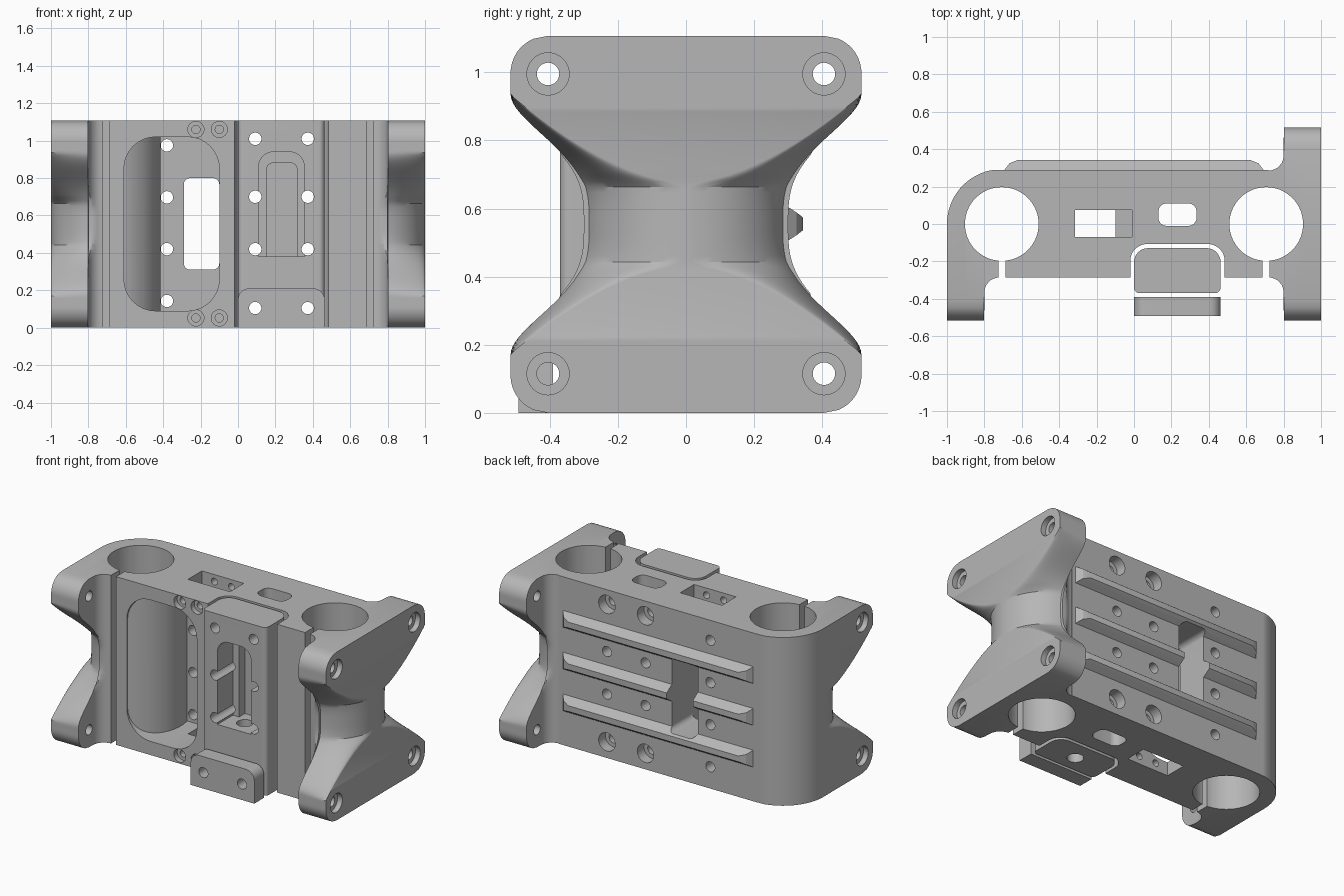
import bpy, bmesh, math

H = 1.107          # overall height
BORE_X = 0.707     # bore centres at +/- this x
WALL = 0.293       # outer radius of the bore wall

old = bpy.data.objects.get("Cube")
if old:
    bpy.data.objects.remove(old, do_unlink=True)

grey = bpy.data.materials.new("machined_grey")
grey.use_nodes = True
COLOR = (0.47, 0.47, 0.47, 1)
grey.diffuse_color = COLOR
grey.node_tree.nodes["Principled BSDF"].inputs["Base Color"].default_value = COLOR


def finish(bm, name):
    bmesh.ops.remove_doubles(bm, verts=bm.verts, dist=1e-5)
    bmesh.ops.recalc_face_normals(bm, faces=bm.faces)
    mesh = bpy.data.meshes.new(name)
    bm.to_mesh(mesh)
    bm.free()
    mesh.materials.append(grey)
    obj = bpy.data.objects.new(name, mesh)
    bpy.context.collection.objects.link(obj)
    return obj


def prism(name, axis, u, v, span, radii=0, steps=8):
    """Rounded rectangle extruded along an axis; u, v and span are (low, high)."""
    if not isinstance(radii, tuple):
        radii = (radii,) * 4
    corners = ((u[0], v[0], 1, 1), (u[1], v[0], -1, 1),
               (u[1], v[1], -1, -1), (u[0], v[1], 1, -1))
    place = {'x': lambda a, b, c: (c, a, b),
             'y': lambda a, b, c: (a, c, b),
             'z': lambda a, b, c: (a, b, c)}[axis]
    bm = bmesh.new()
    rings = [[], []]
    for k, (cu, cv, su, sv) in enumerate(corners):
        r = radii[k]
        for i in range(steps + 1 if r else 1):
            a = math.pi * (1 + k / 2) + math.pi / 2 * i / steps
            pu = cu + su * r + r * math.cos(a) if r else cu
            pv = cv + sv * r + r * math.sin(a) if r else cv
            for ring, w in zip(rings, span):
                ring.append(bm.verts.new(place(pu, pv, w)))
    n = len(rings[0])
    for ring in rings:
        bm.faces.new(ring)
    for i in range(n):
        j = (i + 1) % n
        bm.faces.new((rings[0][i], rings[0][j], rings[1][j], rings[1][i]))
    return finish(bm, name)


def rod(axis, u, v, r, span, steps=8):
    return prism("hole_cutter", axis, (u - r, u + r), (v - r, v + r), span, r, steps)


def combine(target, tool, operation='DIFFERENCE', keep=False):
    mod = target.modifiers.new("combine", 'BOOLEAN')
    mod.operation, mod.solver, mod.object = operation, 'EXACT', tool
    bpy.context.view_layer.objects.active = target
    bpy.ops.object.modifier_apply(modifier=mod.name)
    if not keep:
        bpy.data.objects.remove(tool, do_unlink=True)


def flange_width(x, z):
    """Half width of the waisted mounting flange."""
    t = abs(z - H / 2)
    u = min(t / 0.38, 1) ** 1.6
    inner = 0.30 + 0.215 * u * u * (3 - 2 * u)
    outer = 0.515 * max(0, min((t - 0.12) / 0.26, 1)) ** 0.6
    f = 1 - math.sqrt(max(0, 1 - ((x - BORE_X) / WALL) ** 2)) if x > 0.8 else 0
    w = max(0.012, inner + (outer - inner) * f)
    r = 0.11
    d = t - (H / 2 - r)
    if d > 0:
        w = min(w, 0.515 - r + math.sqrt(max(0, r * r - d * d)))
    if x < 0.8005:      # fillet into the body
        d = min(max(x - 0.72, 0), 0.08)
        w = min(w, 0.286 + 0.08 - math.sqrt(0.0064 - d * d))
    return w


def flange(name, side):
    """Loft the flange across x; the left one has only its front half."""
    xs = [0.70, 0.72, 0.735, 0.75, 0.765, 0.78, 0.79, 0.797, 0.80]
    a0 = math.asin((0.801 - BORE_X) / WALL)
    xs += [BORE_X + WALL * math.sin(a0 + (math.pi / 2 - a0) * i / 14) for i in range(15)]
    rows = 84
    bm = bmesh.new()
    grid = []
    for x in xs:
        front, back = [], []
        for j in range(rows + 1):
            z = H * 0.5 * (1 - math.cos(math.pi * j / rows)) * 0.35 + H * j / rows * 0.65
            w = flange_width(x, z)
            b = w
            if side < 0:
                b = min(0.288, math.sqrt(max(0, WALL ** 2 - (x - BORE_X) ** 2)))
            front.append(bm.verts.new((side * x, -w, z)))
            back.append(bm.verts.new((side * x, b, z)))
        grid.append(front + back[::-1])
    n = len(grid[0])
    for p, q in zip(grid, grid[1:]):
        for i in range(n):
            j = (i + 1) % n
            bm.faces.new((p[i], p[j], q[j], q[i]))
    for ring in (grid[0], grid[-1]):
        for j in range(rows):
            bm.faces.new((ring[j], ring[j + 1], ring[n - 2 - j], ring[n - 1 - j]))
    return finish(bm, name)


# Main body with a flange at each end
body = prism("main_body", 'z', (-0.72, 0.72), (-0.285, 0.29), (0, H))
for side in (1, -1):
    combine(body, flange("flange", side), 'UNION')

# Bevelled rails on the back
for z in (0.28, 0.555, 0.83):
    bm = bmesh.new()
    loops = []
    for y, hx, hz in ((0.28, 0.70, 0.062), (0.325, 0.665, 0.033), (0.343, 0.62, 0.019)):
        loops.append([bm.verts.new((sx * hx, y, z + sz * hz))
                      for sx, sz in ((-1, -1), (1, -1), (1, 1), (-1, 1))])
    for p, q in zip(loops, loops[1:]):
        for i in range(4):
            j = (i + 1) % 4
            bm.faces.new((p[i], p[j], q[j], q[i]))
    bm.faces.new(loops[0])
    bm.faces.new(loops[-1])
    combine(body, finish(bm, "rail"), 'UNION')

# Vertical bores with clamping slits
for side in (1, -1):
    combine(body, rod('z', side * BORE_X, 0, 0.197, (-0.1, H + 0.1), 16))
    x = side * 0.706
    combine(body, prism("slit_cutter", 'z', (x - 0.018, x + 0.018), (-0.4, -0.1), (-0.1, H + 0.1)))

# Front pocket that leaves the bore wall standing, and the window behind it
pocket = prism("pocket_cutter", 'y', (-0.61, -0.10), (0.09, 1.02), (-0.4, 0.076), 0.17)
combine(pocket, rod('z', -BORE_X, 0, WALL, (-0.1, H + 0.1), 16))
combine(body, pocket)
combine(body, prism("window_cutter", 'y', (-0.29, -0.10), (0.31, 0.80), (0, 0.5), 0.035))

# Vertical channels
combine(body, prism("channel_cutter", 'z', (-0.315, -0.10), (-0.07, 0.075), (-0.1, H + 0.1)))
for span in ((-0.1, 0.19), (H - 0.19, H + 0.1)):
    combine(body, prism("channel_cutter", 'z', (-0.12, -0.01), (-0.069, 0.074), span))
combine(body, prism("channel_cutter", 'z', (0.13, 0.335), (-0.01, 0.11), (-0.1, H + 0.1), 0.045))

# Recess for the clamp block, and the block itself
combine(body, prism("recess_cutter", 'z', (-0.02, 0.485), (-0.6, -0.107), (-0.1, H + 0.1),
                    (0, 0, 0.09, 0.09)))
block = prism("clamp_block", 'z', (0, 0.463), (-0.37, -0.129), (0, H), (0.03, 0.03, 0.075, 0.075))
foot = prism("clamp_foot", 'y', (0, 0.463), (0, 0.21), (-0.492, -0.39), (0, 0, 0.06, 0.06))
combine(block, prism("slot_cutter", 'y', (0.11, 0.355), (0.38, 0.94), (-0.5, -0.21), (0, 0, 0.08, 0.08)))
combine(block, prism("slot_cutter", 'y', (0.155, 0.315), (0.38, 0.88), (-0.3, -0.15), (0, 0, 0.03, 0.03)))
combine(block, rod('z', 0.232, -0.26, 0.05, (-0.1, 0.5)))

# Screw holes through the body, block and foot
for x in (0.092, 0.373):
    for z in (0.105, 0.42, 0.70, 1.01):
        for part in (body, block, foot):
            if part is not foot or z < 0.2:
                combine(part, rod('y', x, z, 0.033, (-0.6, 0.5)))
        if not 0.2 < z < 0.9:
            combine(body, rod('y', x, z, 0.06, (0.22, 0.5)))
for z in (0.143, 0.42, 0.697, 0.975):
    combine(body, rod('y', -0.38, z, 0.033, (0.03, 0.5)))
for x in (-0.225, -0.10):
    for z in (0.052, 1.06):
        combine(body, rod('y', x, z, 0.043, (-0.4, -0.25)))
        combine(body, rod('y', x, z, 0.022, (-0.4, 0.13)))

# Flange holes, counterbored on both faces
for side, y in ((1, -0.405), (1, 0.405), (-1, -0.405)):
    for z in (0.115, 0.995):
        for r, a, b in ((0.033, 0.75, 1.1), (0.062, 0.965, 1.1)):
            combine(body, rod('x', y, z, r, tuple(sorted((side * a, side * b)))))

# Smooth curved walls, keep machined edges sharp
bpy.ops.object.select_all(action='DESELECT')
for part in (body, block, foot):
    part.select_set(True)
bpy.context.view_layer.objects.active = body
bpy.ops.object.shade_smooth_by_angle(angle=math.radians(30))
